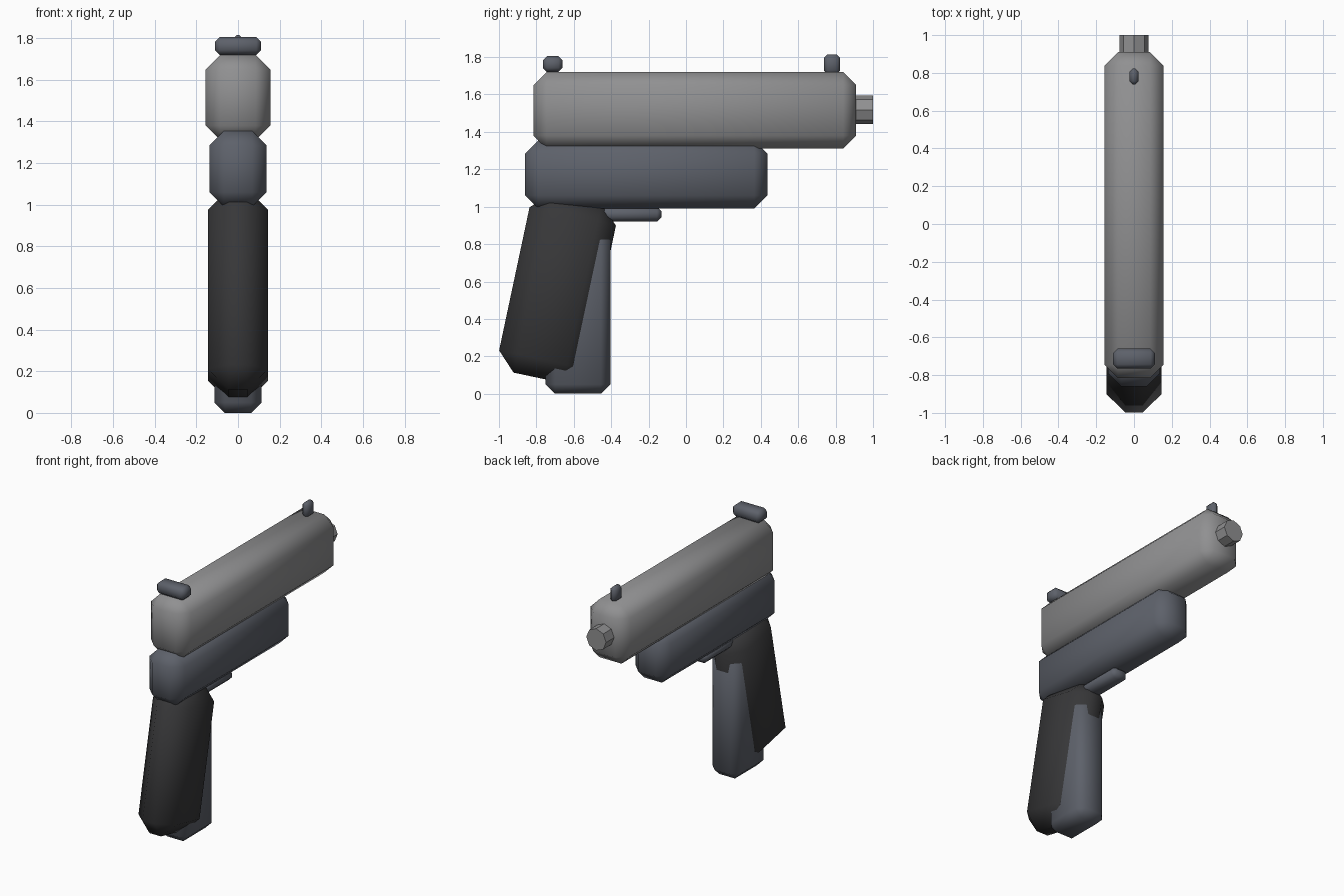
import bpy, math

if "Cube" in bpy.data.objects:
    bpy.data.objects.remove(bpy.data.objects["Cube"])

def material(name, rgb):
    m = bpy.data.materials.new(name)
    m.diffuse_color = (*rgb, 1)
    m.use_nodes = True
    m.node_tree.nodes["Principled BSDF"].inputs["Base Color"].default_value = m.diffuse_color
    return m

steel = material("steel", (0.28, 0.28, 0.285))
blue_grey = material("blue_grey", (0.11, 0.12, 0.145))
rubber = material("rubber", (0.038, 0.038, 0.04))

def block(name, center, size, chamfer, mat, tilt=0.0):
    """Box with one-segment chamfers and soft shading, tilted about x."""
    bpy.ops.mesh.primitive_cube_add(size=1, location=center)
    ob = bpy.context.object
    ob.name = name
    ob.scale = size
    bpy.ops.object.transform_apply(location=False, rotation=False, scale=True)
    ob.rotation_euler.x = tilt
    ob.data.materials.append(mat)
    bev = ob.modifiers.new("chamfer", 'BEVEL')
    bev.width = chamfer
    bev.segments = 1
    bev.limit_method = 'NONE'
    bpy.ops.object.shade_smooth()
    return ob

def span_block(name, half_x, y, z, chamfer, mat):
    """Chamfered box centred on x, given its y and z ranges."""
    return block(name, (0, sum(y) / 2, sum(z) / 2),
                 (2 * half_x, y[1] - y[0], z[1] - z[0]), chamfer, mat)

# upper slide and lower frame
span_block("slide", 0.155, (-0.815, 0.91), (1.31, 1.72), 0.07, steel)
span_block("frame", 0.138, (-0.86, 0.435), (0.99, 1.355), 0.07, blue_grey)

# grip leaning backwards, with the straight magazine inside it
block("grip", (0, -0.687, 0.565), (0.29, 0.472, 0.982), 0.1, rubber, math.radians(-12))
span_block("magazine", 0.113, (-0.75, -0.405), (0.0, 0.87), 0.05, blue_grey)

# trigger bar under the frame
span_block("trigger", 0.06, (-0.55, -0.13), (0.92, 1.0), 0.025, blue_grey)

# rear and front sights
span_block("rear_sight", 0.11, (-0.765, -0.66), (1.72, 1.805), 0.022, blue_grey)
span_block("front_sight", 0.025, (0.738, 0.824), (1.71, 1.815), 0.018, blue_grey)

# eight-sided barrel, flat shaded
bpy.ops.mesh.primitive_cylinder_add(vertices=8, radius=0.077, depth=0.3,
                                    location=(0, 0.85, 1.518),
                                    rotation=(math.pi / 2, 0, 0))
barrel = bpy.context.object
barrel.name = "barrel"
barrel.data.materials.append(steel)
